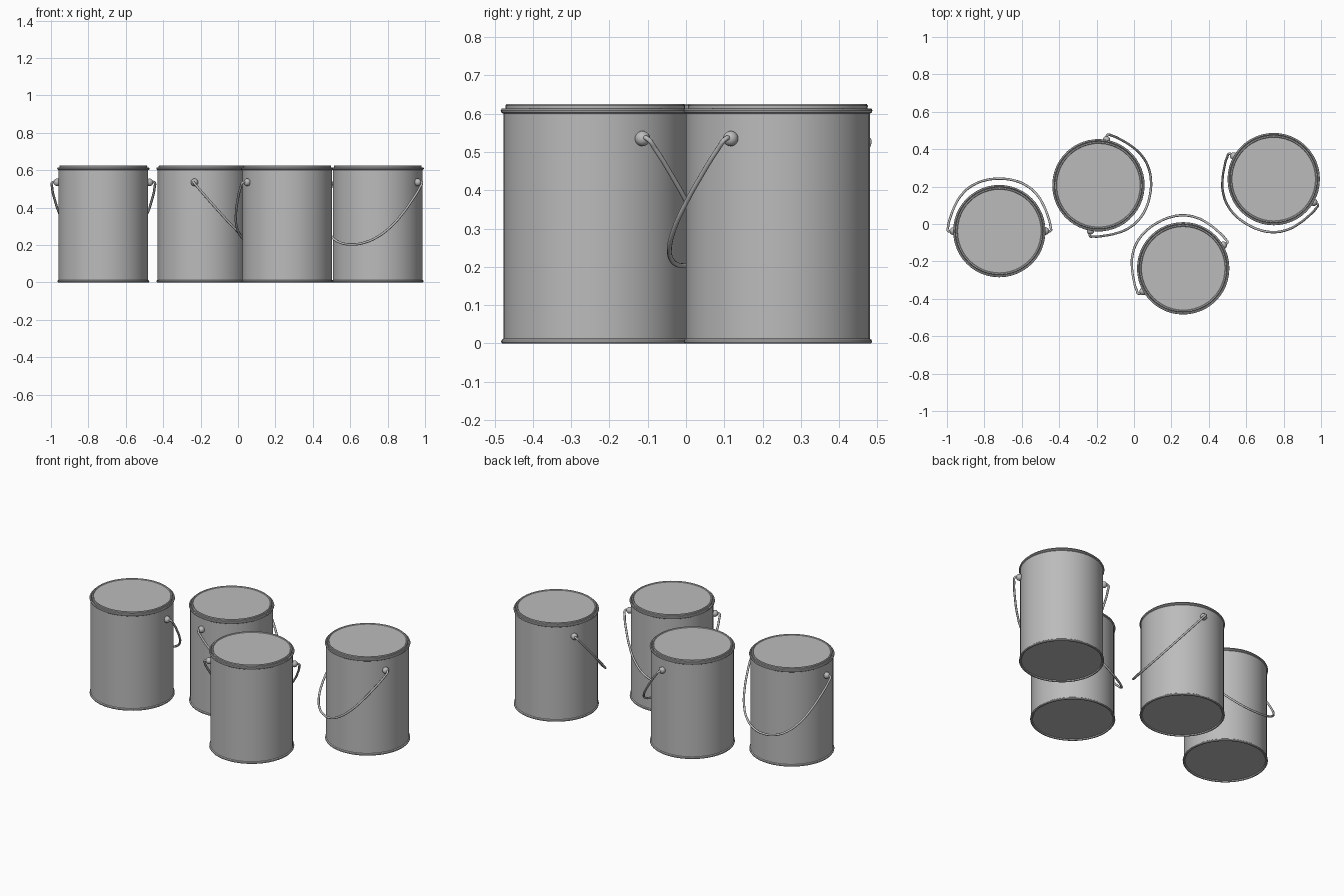
import bpy, bmesh, math
from mathutils import Matrix, Vector

cube = bpy.data.objects.get("Cube")
if cube:
    bpy.data.objects.remove(cube, do_unlink=True)

metal = bpy.data.materials.new("grey metal")
metal.use_nodes = True
metal.diffuse_color = (0.5, 0.5, 0.5, 1)
metal.node_tree.nodes["Principled BSDF"].inputs["Base Color"].default_value = (0.5, 0.5, 0.5, 1)

SIDES = 48
KNOB_Z = 0.535


def finish(bm, name, place):
    mesh = bpy.data.meshes.new(name)
    bmesh.ops.recalc_face_normals(bm, faces=bm.faces)
    bm.to_mesh(mesh)
    bm.free()
    mesh.materials.append(metal)
    ob = bpy.data.objects.new(name, mesh)
    ob.matrix_world = place
    bpy.context.collection.objects.link(ob)
    bpy.ops.object.select_all(action="DESELECT")
    ob.select_set(True)
    bpy.context.view_layer.objects.active = ob
    bpy.ops.object.shade_smooth_by_angle(angle=math.radians(35))


def lathe(name, profile, place):
    # Spin a radius/height profile that starts and ends on the axis
    bm = bmesh.new()
    verts = [bm.verts.new((r, 0, z)) for r, z in profile]
    edges = [bm.edges.new(pair) for pair in zip(verts, verts[1:])]
    bmesh.ops.spin(bm, geom=verts + edges, axis=(0, 0, 1), cent=(0, 0, 0),
                   angle=math.tau, steps=SIDES, use_duplicate=False)
    bmesh.ops.remove_doubles(bm, verts=bm.verts, dist=0.0001)
    finish(bm, name, place)


def knobs(name, place):
    bm = bmesh.new()
    for side in (-1, 1):
        bmesh.ops.create_uvsphere(bm, u_segments=16, v_segments=10, radius=0.02,
                                  matrix=Matrix.Translation((side * 0.247, 0, KNOB_Z)))
    finish(bm, name, place)


def handle(name, place):
    # Half of the wire as (sideways, fraction of the swing), mirrored
    half = [(0.25, 0), (0.272, 0.0), (0.274, 0.08), (0.258, 0.3), (0.238, 0.48),
            (0.2, 0.7), (0.14, 0.88), (0.07, 0.975)]
    path = half + [(0, 1)] + [(-u, f) for u, f in reversed(half)]
    curve = bpy.data.curves.new(name, "CURVE")
    curve.dimensions = "3D"
    curve.bevel_depth = 0.0065
    curve.bevel_resolution = 2
    curve.use_fill_caps = True
    spline = curve.splines.new("BEZIER")
    spline.bezier_points.add(len(path) - 1)
    for point, (u, f) in zip(spline.bezier_points, path):
        point.co = (u, f * 0.28, KNOB_Z - f * 0.332)
        point.handle_left_type = point.handle_right_type = "AUTO"
    spline.resolution_u = 6
    curve.materials.append(metal)
    ob = bpy.data.objects.new(name, curve)
    ob.matrix_world = place
    bpy.context.collection.objects.link(ob)


# Can wall with rolled rims and a recessed base
body = [(0, 0.006), (0.232, 0.006), (0.236, 0), (0.243, 0), (0.246, 0.004),
        (0.245, 0.009), (0.24, 0.013), (0.24, 0.6), (0.245, 0.603),
        (0.247, 0.608), (0.245, 0.613), (0.239, 0.614), (0.236, 0.609), (0, 0.609)]
# Pressed lid with a shallow raised edge
lid = [(0, 0.608), (0.234, 0.608), (0.235, 0.621), (0.232, 0.625), (0.226, 0.625),
       (0.223, 0.621), (0, 0.621)]

# Position and turn of each can
cans = {"left_end": (0.747, 0.24, 150), "left_middle": (0.263, -0.237, 30),
        "right_middle": (-0.19, 0.207, -100), "right_end": (-0.72, -0.038, 0)}

for label, (x, y, turn) in cans.items():
    place = Matrix.Translation(Vector((x, y, 0))) @ Matrix.Rotation(math.radians(turn), 4, "Z")
    lathe(label + "_can_body", body, place)
    lathe(label + "_can_lid", lid, place)
    knobs(label + "_handle_knobs", place)
    handle(label + "_wire_handle", place)
